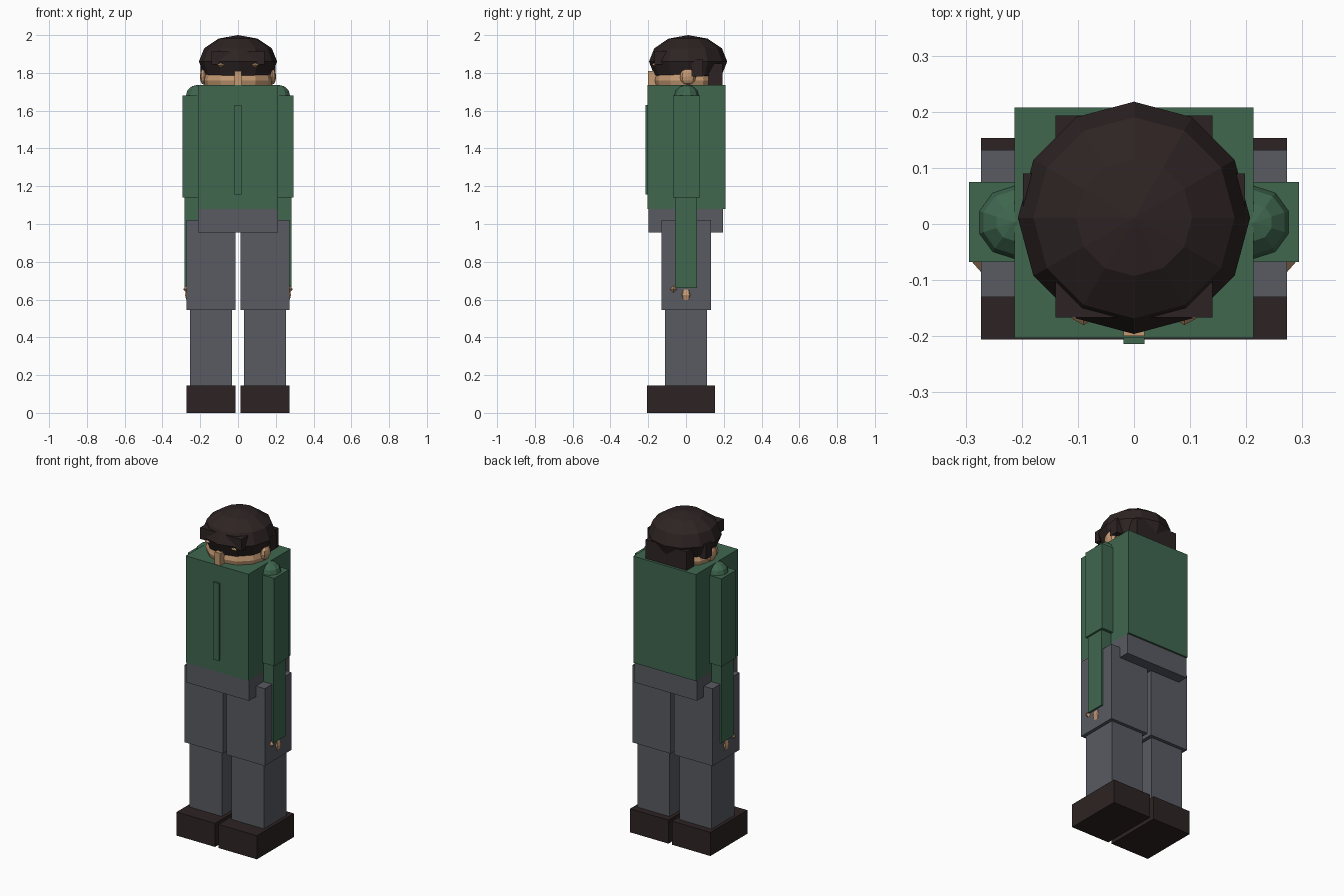
import bpy, bmesh
from mathutils import Matrix, Vector

if "Cube" in bpy.data.objects:
    bpy.data.objects.remove(bpy.data.objects["Cube"])


def material(name, rgb):
    m = bpy.data.materials.new(name)
    m.diffuse_color = (*rgb, 1)
    m.use_nodes = True
    m.node_tree.nodes["Principled BSDF"].inputs["Base Color"].default_value = m.diffuse_color
    return m


GREEN = material("jacket_green", (0.050, 0.135, 0.078))
GREY = material("trouser_grey", (0.100, 0.104, 0.122))
DARK = material("dark_brown", (0.027, 0.017, 0.017))
SKIN = material("skin", (0.55, 0.32, 0.17))


def finish(name, bm, mat):
    mesh = bpy.data.meshes.new(name)
    bm.to_mesh(mesh)
    bm.free()
    mesh.materials.append(mat)
    obj = bpy.data.objects.new(name, mesh)
    bpy.context.collection.objects.link(obj)
    return obj


def box(name, x, y, z, mat):
    """Box given by its (min, max) range on each axis."""
    bm = bmesh.new()
    size = [r[1] - r[0] for r in (x, y, z)]
    mid = Vector([(r[0] + r[1]) / 2 for r in (x, y, z)])
    bmesh.ops.create_cube(bm, size=1, matrix=Matrix.Translation(mid) @ Matrix.Diagonal((*size, 1)))
    return finish(name, bm, mat)


def ball(name, centre, radii, mat, segments=12, rings=6):
    """Faceted ellipsoid."""
    bm = bmesh.new()
    bmesh.ops.create_uvsphere(bm, u_segments=segments, v_segments=rings, radius=1,
                              matrix=Matrix.Translation(centre) @ Matrix.Diagonal((*radii, 1)))
    return finish(name, bm, mat)


def sided(x, s):
    return tuple(sorted((x[0] * s, x[1] * s)))


# Torso
box("jacket", (-0.213, 0.213), (-0.203, 0.208), (1.08, 1.735), GREEN)
box("jacket_zip", (-0.019, 0.019), (-0.214, -0.19), (1.155, 1.63), GREEN)
box("hips", (-0.213, 0.213), (-0.198, 0.197), (0.955, 1.08), GREY)

# Head and face
ball("head", (0, 0.005, 1.76), (0.188, 0.175, 0.17), SKIN)
box("nose", (-0.019, 0.019), (-0.2, -0.13), (1.735, 1.81), SKIN)

# Hair
ball("hair", (0, 0.011, 1.86), (0.207, 0.207, 0.14), DARK)
box("fringe", (-0.14, 0.14), (-0.167, -0.08), (1.845, 1.915), DARK)
box("back_hair", (-0.14, 0.14), (0.12, 0.193), (1.73, 1.85), DARK)

for side, s in (("left", 1), ("right", -1)):
    # Legs
    box(side + "_boot", sided((0.012, 0.273), s), (-0.206, 0.153), (0, 0.145), DARK)
    box(side + "_shin", sided((0.033, 0.253), s), (-0.11, 0.112), (0.145, 0.55), GREY)
    box(side + "_thigh", sided((0.012, 0.273), s), (-0.13, 0.132), (0.545, 1.02), GREY)
    # Arms
    ball(side + "_shoulder", (0.214 * s, 0.003, 1.675), (0.066, 0.066, 0.062), GREEN, 10, 6)
    box(side + "_upper_arm", sided((0.15, 0.294), s), (-0.068, 0.075), (1.14, 1.68), GREEN)
    box(side + "_forearm", sided((0.168, 0.283), s), (-0.058, 0.058), (0.66, 1.14), GREEN)
    ball(side + "_hand", (0.25 * s, 0, 0.625), (0.036, 0.036, 0.045), SKIN, 6, 4)
    ball(side + "_thumb", (0.268 * s, -0.066, 0.655), (0.022, 0.025, 0.025), SKIN, 4, 2)
    # Ears, eyes and side hair
    ball(side + "_ear", (0.18 * s, 0.01, 1.78), (0.022, 0.043, 0.043), SKIN, 8, 6)
    ball(side + "_eye", (0.09 * s, -0.168, 1.842), (0.022, 0.012, 0.012), SKIN, 4, 2)
    box(side + "_side_hair", sided((0.15, 0.198), s), (0.03, 0.09), (1.78, 1.87), DARK)
